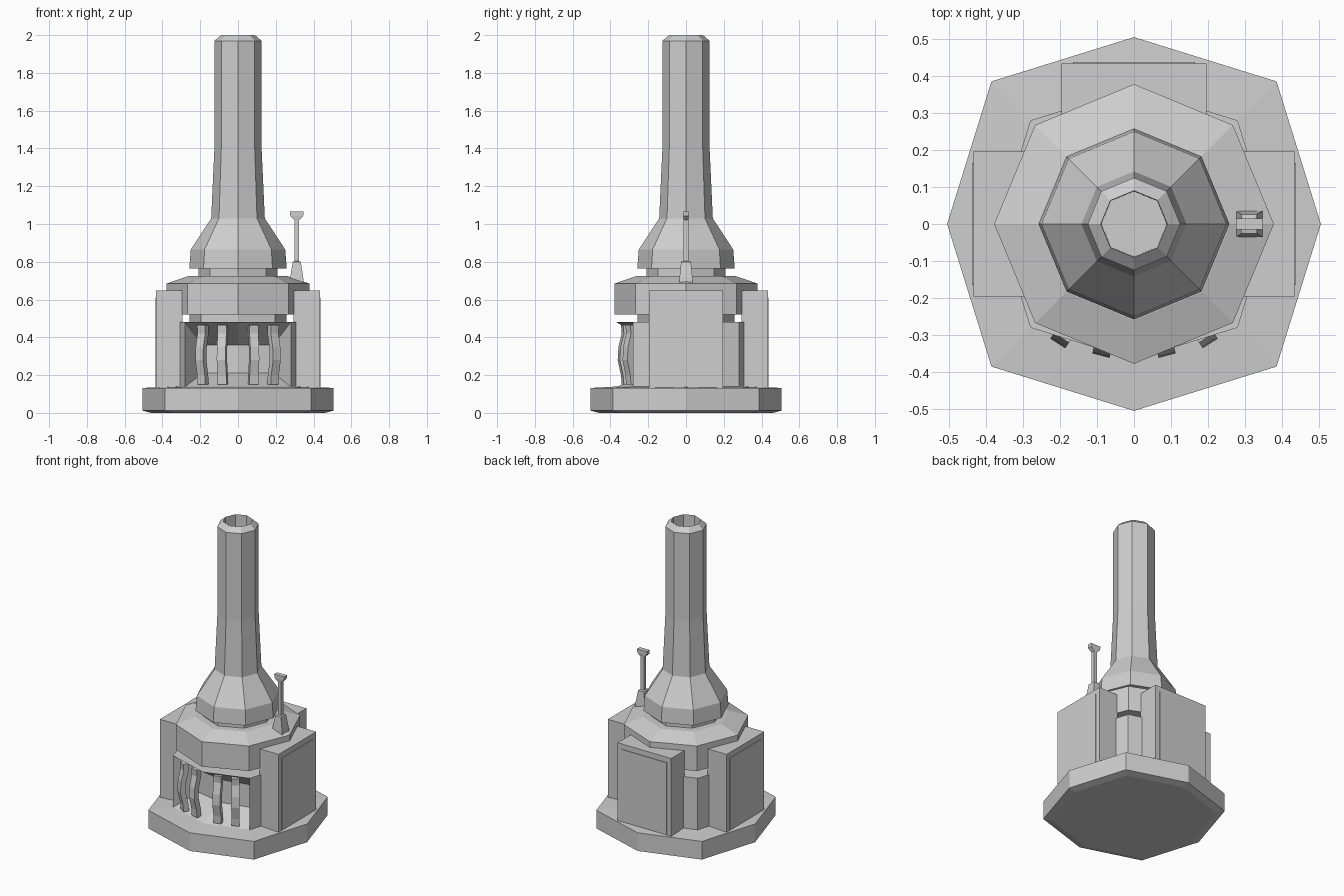
import bpy, bmesh, math
from mathutils import Matrix, Vector

cube = bpy.data.objects.get("Cube")
if cube:
    bpy.data.objects.remove(cube, do_unlink=True)

grey = bpy.data.materials.new("plain_grey")
grey.use_nodes = True
tone = (0.62, 0.62, 0.62, 1)
grey.diffuse_color = tone
grey.node_tree.nodes["Principled BSDF"].inputs["Base Color"].default_value = tone


def finish(name, bm):
    """Turn a bmesh into a flat-shaded object."""
    bmesh.ops.recalc_face_normals(bm, faces=bm.faces[:])
    mesh = bpy.data.meshes.new(name)
    bm.to_mesh(mesh)
    bm.free()
    mesh.materials.append(grey)
    obj = bpy.data.objects.new(name, mesh)
    bpy.context.scene.collection.objects.link(obj)
    return obj


def loft(loops):
    """Skin a stack of equal-length point loops and cap both ends."""
    bm = bmesh.new()
    rings = [[bm.verts.new(p) for p in loop] for loop in loops]
    n = len(rings[0])
    for a, b in zip(rings, rings[1:]):
        for i in range(n):
            j = (i + 1) % n
            bm.faces.new((a[i], a[j], b[j], b[i]))
    bm.faces.new(rings[0][::-1])
    bm.faces.new(rings[-1])
    bmesh.ops.recalc_face_normals(bm, faces=bm.faces[:])
    bm.normal_update()
    return bm


def octagon(radius, z, squash=math.sqrt(0.5)):
    """Eight points; squash sets the diagonal corners' x and y."""
    points = []
    for i in range(8):
        c, s = math.cos(i * math.pi / 4), math.sin(i * math.pi / 4)
        k = radius if i % 2 == 0 else radius * squash * math.sqrt(2)
        points.append((c * k, s * k, z))
    return points


def rectangle(cx, cy, hx, hy, z):
    return [(cx + a * hx, cy + b * hy, z)
            for a, b in ((-1, -1), (1, -1), (1, 1), (-1, 1))]


SQUARED = 0.763  # octagon with pushed-out diagonal corners

# Plinth with slightly domed top and bottom
finish("plinth", loft([octagon(r, z, SQUARED) for r, z in
                       ((0.46, 0), (0.505, 0.012), (0.505, 0.132), (0.36, 0.14))]))

# Firebox: the two front faces are pushed in to a funnel-shaped hearth
bm = loft([octagon(0.367, z, SQUARED) for z in (0.138, 0.48)])
front = [f for f in bm.faces if f.normal.y < -0.8]
bmesh.ops.inset_region(bm, faces=front, thickness=0.005, use_boundary=True,
                       use_even_offset=True)
for v in {v for f in front for v in f.verts}:
    v.co = Vector((v.co.x * 0.68, v.co.y * 0.5, 0.36 if v.co.z > 0.3 else 0.21))
finish("firebox", bm)

# Recessed band, then the wide collar and its neck
finish("recessed_band", loft([octagon(0.258, z, SQUARED) for z in (0.47, 0.53)]))
finish("collar", loft([octagon(r, z) for r, z in
                       ((0.378, 0.52), (0.378, 0.685), (0.26, 0.725))]))
finish("neck", loft([octagon(0.21, z) for z in (0.715, 0.775)]))

# Flared chimney with an open top
finish("chimney", loft([octagon(r, z) for r, z in (
    (0.258, 0.765), (0.25, 0.865), (0.142, 1.03), (0.125, 1.4),
    (0.125, 1.97), (0.09, 2.0), (0.088, 1.8))]))

# Side and back cabinets with raised outer panels
for name, turn in (("left", 0), ("back", 90), ("right", 180)):
    spin = Matrix.Rotation(math.radians(turn), 4, 'Z')
    for part, cx, hx, hy, low, high in (
            ("cabinet", 0.364, 0.07, 0.196, 0.13, 0.647),
            ("cabinet_panel", 0.434, 0.004, 0.165, 0.136, 0.612)):
        bm = loft([rectangle(cx, 0, hx, hy, z) for z in (low, high)])
        bm.transform(spin)
        finish(name + "_" + part, bm)

# Bowed grate bars across the hearth
for side in (-1, 1):
    for x, y in ((0.08, -0.318), (0.185, -0.29)):
        bm = loft([rectangle(bow, 0, 0.017, 0.024, z) for bow, z in
                   ((0, 0.15), (0.004, 0.2), (0.022, 0.28),
                    (0.018, 0.35), (0, 0.42), (0.004, 0.465))])
        bm.transform(Matrix.Translation((side * x, y, 0))
                     @ Matrix.Rotation(math.atan2(y, side * x), 4, 'Z'))
        finish("grate_bar", bm)

# Whistle standing on the collar
finish("whistle", loft([rectangle(0.311, 0, hx, hy, z) for hx, hy, z in (
    (0.037, 0.036, 0.685), (0.034, 0.034, 0.72), (0.021, 0.026, 0.8),
    (0.012, 0.012, 0.803), (0.012, 0.012, 1.02), (0.034, 0.015, 1.042),
    (0.036, 0.015, 1.066))]))
